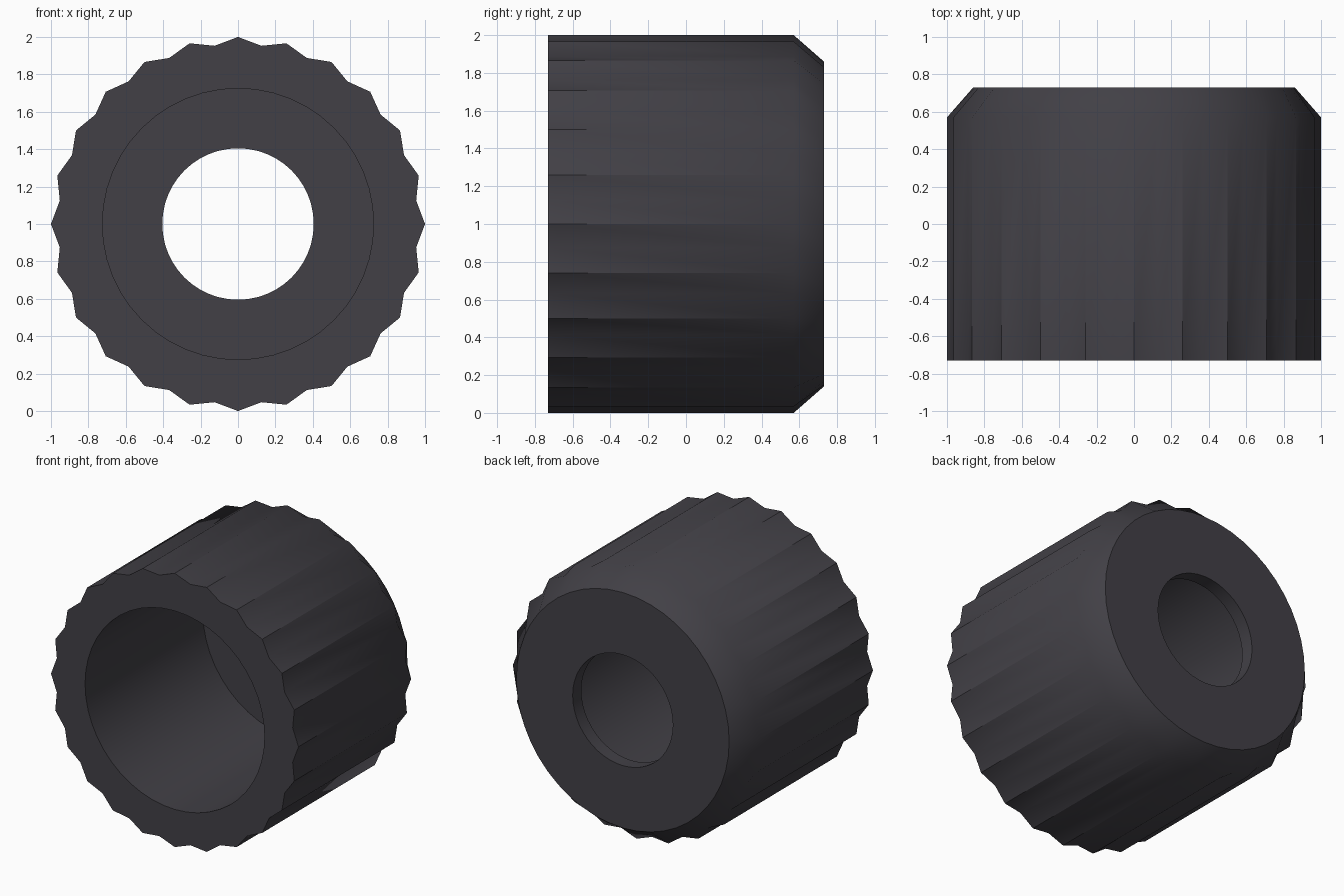
import bpy, bmesh, math

if "Cube" in bpy.data.objects:
    bpy.data.objects.remove(bpy.data.objects["Cube"])

TEETH = 24
SEG = TEETH * 2            # one peak and one valley per tooth
VALLEY = 0.961

# Closed cross-section: (radius, y, fluted ring)
PROFILE = [
    (1.00, -0.73, True),    # front rim, outer
    (1.00, 0.57, True),     # start of chamfer
    (0.86, 0.73, False),    # back rim
    (0.405, 0.73, False),   # back hole, outside
    (0.405, 0.63, False),   # back hole, inside
    (0.725, 0.63, False),   # bottom of the bore
    (0.725, -0.73, False),  # front rim, inner
]


def ring(bm, radius, y, fluted):
    verts = []
    for i in range(SEG):
        r = radius * (VALLEY if fluted and i % 2 else 1.0)
        a = 2 * math.pi * i / SEG
        verts.append(bm.verts.new((r * math.sin(a), y, 1 + r * math.cos(a))))
    return verts


bm = bmesh.new()
rings = [ring(bm, *p) for p in PROFILE]
n = len(rings)
for k in range(n):
    a, b = rings[k], rings[(k + 1) % n]
    for i in range(SEG):
        j = (i + 1) % SEG
        bm.faces.new((a[i], a[j], b[j], b[i]))
bmesh.ops.recalc_face_normals(bm, faces=bm.faces[:])
for f in bm.faces:
    f.smooth = True

# Crisp rims everywhere except the soft start of the chamfer
for k, verts in enumerate(rings):
    if k != 1:
        for i in range(SEG):
            bm.edges.get((verts[i], verts[(i + 1) % SEG])).smooth = False
# Crisp tooth crests that fade out toward the chamfer
for i in range(0, SEG, 2):
    bm.edges.get((rings[0][i], rings[1][i])).smooth = False

mesh = bpy.data.meshes.new("fluted_knob")
bm.to_mesh(mesh)
bm.free()
mat = bpy.data.materials.new("dark_grey")
mat.diffuse_color = (0.054, 0.051, 0.061, 1)
mat.use_nodes = True
mat.node_tree.nodes["Principled BSDF"].inputs["Base Color"].default_value = mat.diffuse_color
mesh.materials.append(mat)
knob = bpy.data.objects.new("fluted_knob", mesh)
bpy.context.collection.objects.link(knob)
